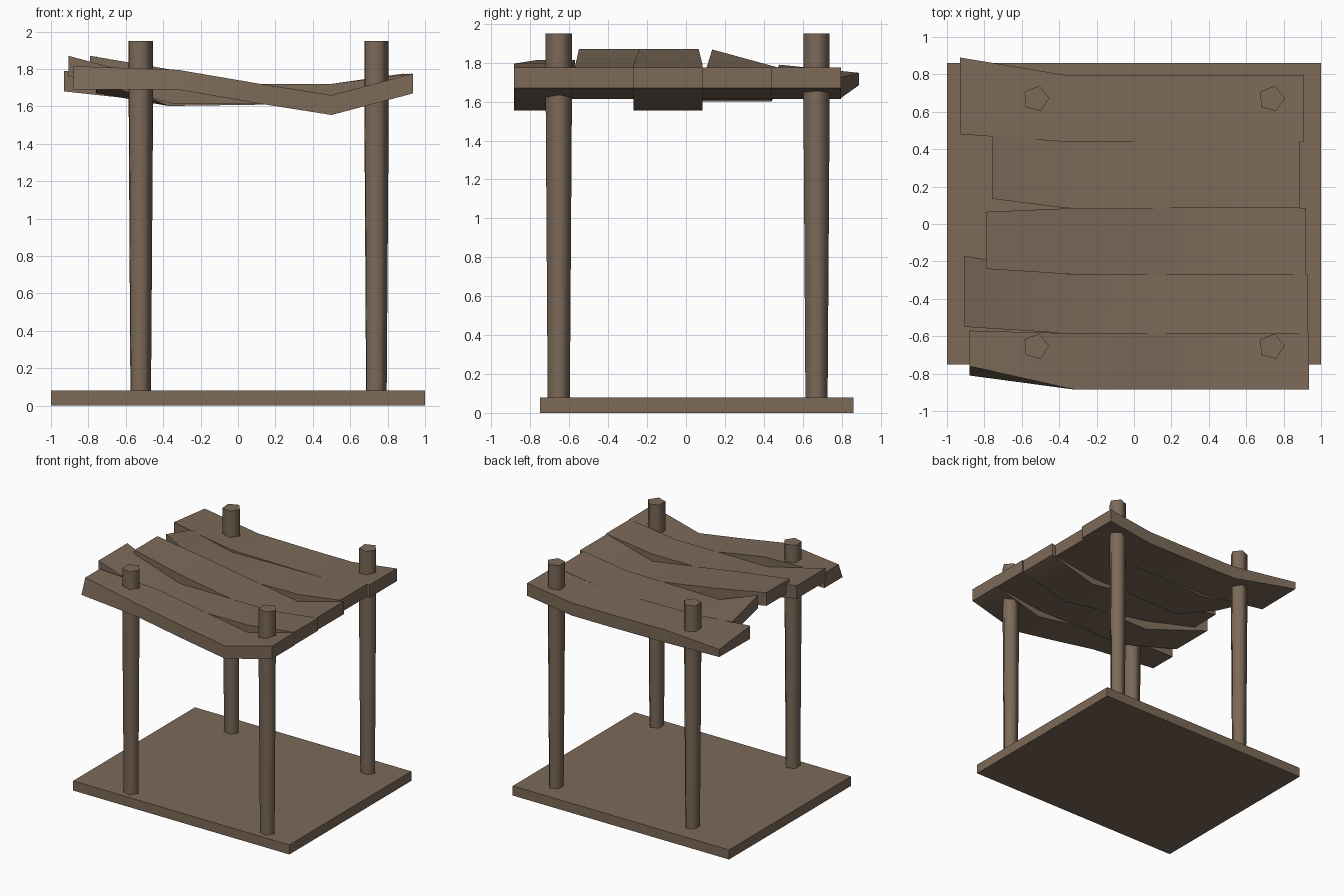
import bpy, bmesh, math

if "Cube" in bpy.data.objects:
    bpy.data.objects.remove(bpy.data.objects["Cube"])

wood = bpy.data.materials.new("weathered brown wood")
wood.diffuse_color = (0.20, 0.142, 0.098, 1)
wood.use_nodes = True
wood.node_tree.nodes["Principled BSDF"].inputs["Base Color"].default_value = wood.diffuse_color


def finish(name, bm, angle):
    bmesh.ops.recalc_face_normals(bm, faces=bm.faces)
    mesh = bpy.data.meshes.new(name)
    bm.to_mesh(mesh)
    bm.free()
    mesh.materials.append(wood)
    ob = bpy.data.objects.new(name, mesh)
    bpy.context.collection.objects.link(ob)
    bpy.ops.object.select_all(action='DESELECT')
    ob.select_set(True)
    bpy.context.view_layer.objects.active = ob
    if angle:
        bpy.ops.object.shade_smooth_by_angle(angle=math.radians(angle))


def loft(name, rings, angle=0):
    """Skin a list of equal-length rings and cap both ends."""
    bm = bmesh.new()
    vs = [[bm.verts.new(p) for p in r] for r in rings]
    n = len(vs[0])
    for a, b in zip(vs, vs[1:]):
        for i in range(n):
            j = (i + 1) % n
            bm.faces.new((a[i], a[j], b[j], b[i]))
    bm.faces.new(vs[0])
    bm.faces.new(vs[-1])
    finish(name, bm, angle)


# base slab
loft("base_slab", [[(-1, -0.75, z), (1, -0.75, z), (1, 0.86, z), (-1, 0.86, z)]
                   for z in (0, 0.08)])


# five-sided posts, slightly wider at the top
def pentagon(cx, cy, r, z):
    return [(cx + r * math.cos(math.tau * k / 5 + 0.05),
             cy + r * math.sin(math.tau * k / 5 + 0.05), z) for k in range(5)]


for sx, cx in (("left", -0.525), ("right", 0.735)):
    for sy, cy in (("front", -0.655), ("back", 0.67)):
        loft(f"{sy}_{sx}_post", [pentagon(cx, cy, 0.06, 0.07),
                                 pentagon(cx, cy, 0.071, 1.6),
                                 pentagon(cx, cy, 0.071, 1.95)], 80)


# warped roof planks running along x
def section(x, y0, y1, t0, t1, b0, b1, splay=0.0):
    return [(x, y0 - splay, b0), (x, y1, b1), (x, y1, t1), (x, y0, t0)]


# left end (x, y0, y1, top0, top1, bottom0, bottom1, splay), y band, right x,
# bend x, top heights at the bend, the middle and the sag
planks = [
    ((-0.88, -0.76, -0.57, 1.815, 1.815, 1.69, 1.69, 0.05), (-0.885, -0.585), 0.935, -0.32, (1.795, 1.72, 1.66)),
    ((-0.905, -0.55, -0.17, 1.87, 1.87, 1.76, 1.76), (-0.585, -0.27), 0.93, -0.35, (1.72, 1.72, 1.72)),
    ((-0.79, -0.24, 0.065, 1.87, 1.87, 1.76, 1.76), (-0.27, 0.085), 0.92, -0.32, (1.79, 1.72, 1.66)),
    ((-0.76, 0.135, 0.475, 1.868, 1.775, 1.76, 1.67), (0.085, 0.44), 0.885, -0.37, (1.708, 1.715, 1.72)),
    ((-0.93, 0.48, 0.89, 1.79, 1.748, 1.68, 1.685), (0.44, 0.797), 0.91, -0.37, (1.725, 1.72, 1.72)),
]
for i, (left, (y0, y1), xr, xb, tops) in enumerate(planks):
    rings = [section(*left)]
    for x, t in zip((xb, 0.12, 0.5, xr), tops + (1.775,)):
        rings.append(section(x, y0, y1, t, t, t - 0.106, t - 0.106))
    loft(f"roof_plank_{i + 1}", rings, 30)
